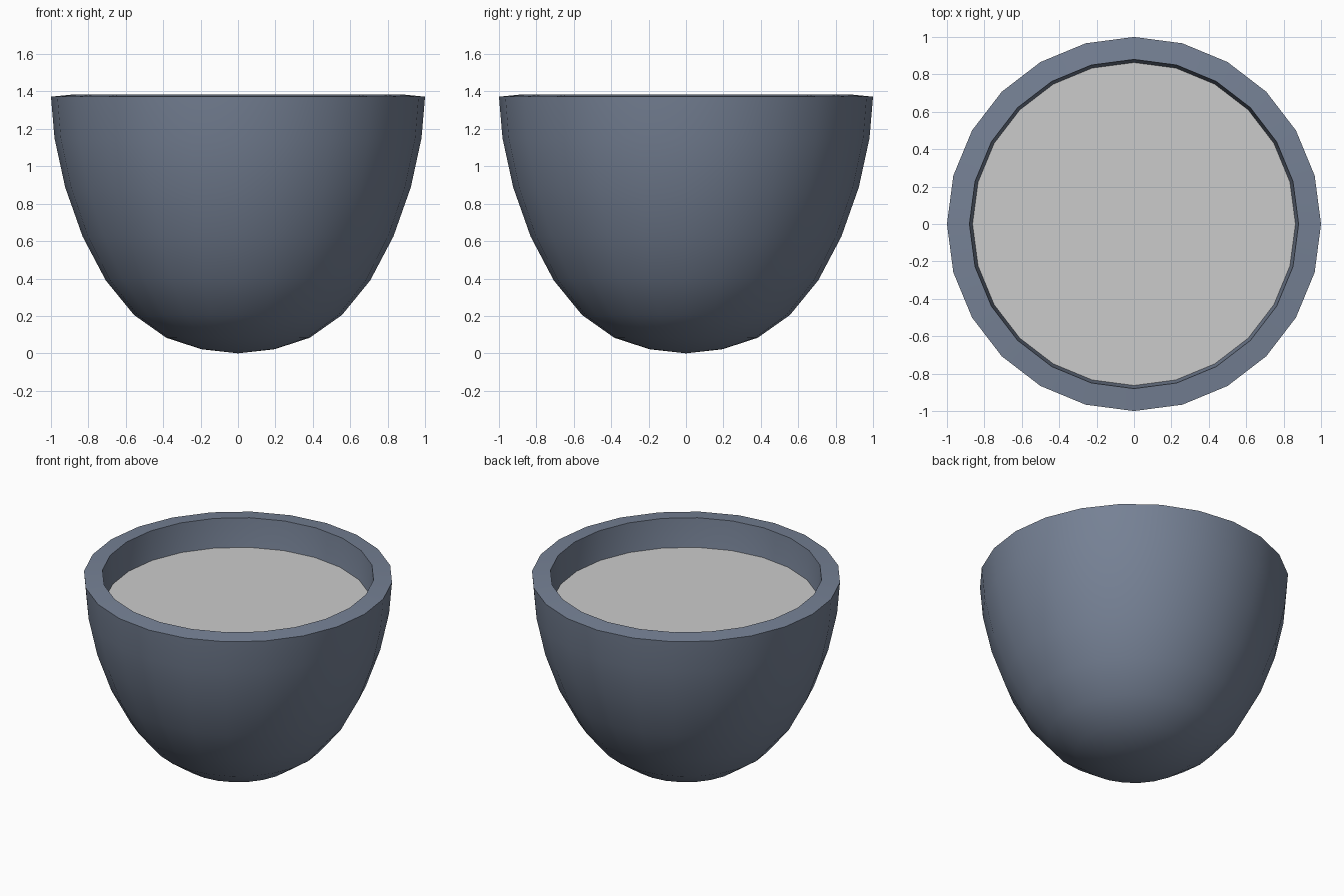
import bpy, bmesh, math

if "Cube" in bpy.data.objects:
    bpy.data.objects.remove(bpy.data.objects["Cube"])

SEGMENTS = 24


def lathe(name, profile):
    """Spin a list of (radius, height) points around z."""
    bm = bmesh.new()
    verts = [bm.verts.new((r, 0, z)) for r, z in profile]
    edges = [bm.edges.new(pair) for pair in zip(verts, verts[1:])]
    bmesh.ops.spin(bm, geom=verts + edges, cent=(0, 0, 0), axis=(0, 0, 1),
                   angle=math.tau, steps=SEGMENTS, use_duplicate=False)
    bmesh.ops.remove_doubles(bm, verts=bm.verts, dist=0.0005)
    bmesh.ops.recalc_face_normals(bm, faces=bm.faces)
    mesh = bpy.data.meshes.new(name)
    bm.to_mesh(mesh)
    bm.free()
    obj = bpy.data.objects.new(name, mesh)
    bpy.context.collection.objects.link(obj)
    return obj


# Bowl: closed wall, outer skin up to the rim and inner skin back down
outer = [(0, 0), (0.195, 0.022), (0.383, 0.083), (0.556, 0.205), (0.707, 0.39),
         (0.831, 0.625), (0.924, 0.888), (0.981, 1.15), (1.0, 1.372)]
inner = [(0.88, 1.384), (0.862, 1.165), (0.81, 0.92), (0.723, 0.678),
         (0.61, 0.468), (0.485, 0.303), (0.34, 0.197), (0.175, 0.142), (0, 0.122)]
bowl = lathe("bowl", outer + inner)
slate = bpy.data.materials.new("slate")
slate.diffuse_color = (0.18, 0.22, 0.30, 1)
slate.use_nodes = True
slate.node_tree.nodes["Principled BSDF"].inputs["Base Color"].default_value = slate.diffuse_color
bowl.data.materials.append(slate)
bpy.context.view_layer.objects.active = bowl
bowl.select_set(True)
bpy.ops.object.shade_smooth_by_angle(angle=math.radians(40))

# Filling: flat disc inside the bowl, below the rim
bpy.ops.mesh.primitive_circle_add(vertices=SEGMENTS, radius=0.866,
                                  fill_type='NGON', location=(0, 0, 1.18))
bpy.context.object.name = "liquid_surface"
bpy.context.object.rotation_euler.z = 0
